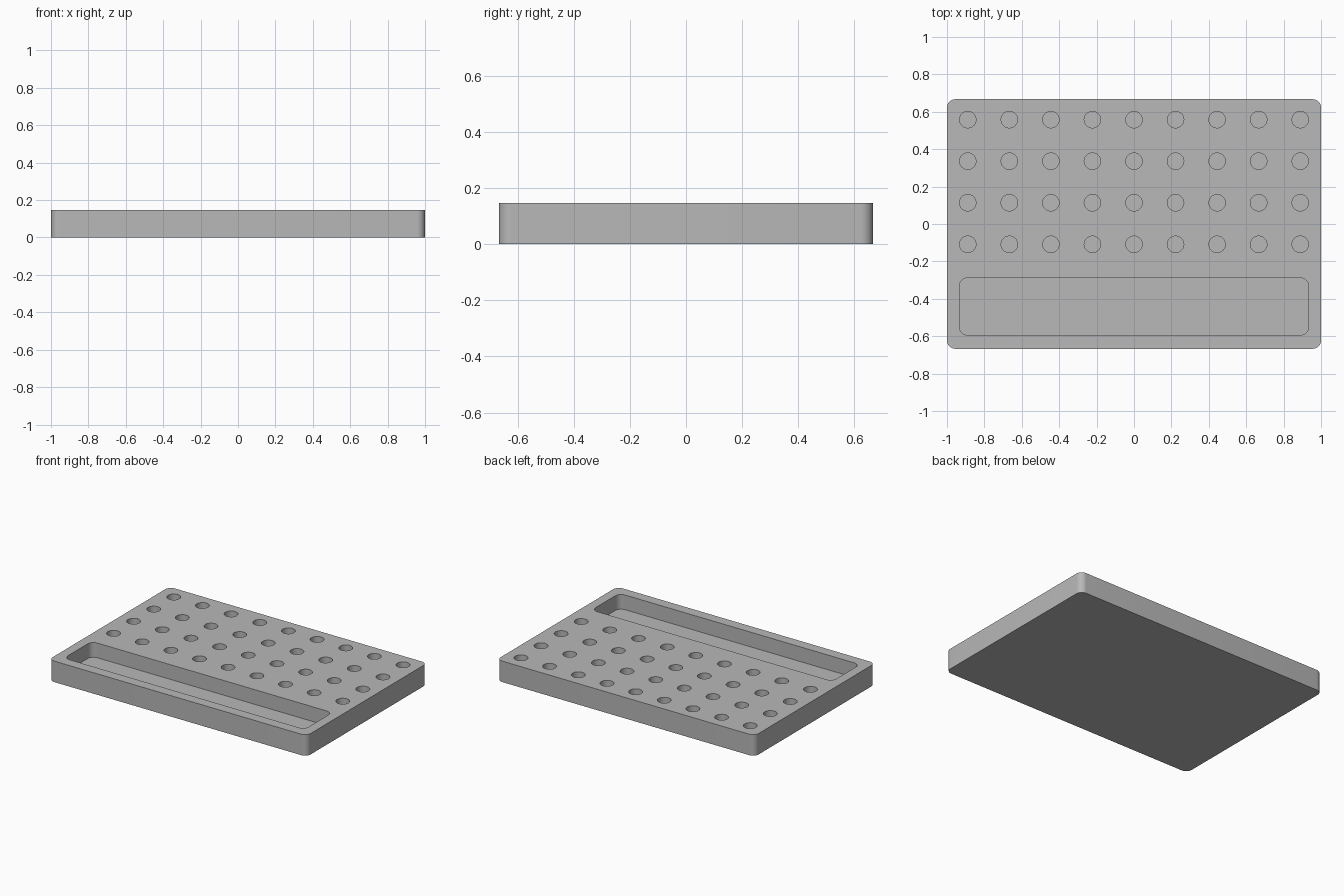
import bpy
import bmesh
from math import cos, sin, pi, radians

cube = bpy.data.objects.get("Cube")
if cube:
    bpy.data.objects.remove(cube, do_unlink=True)

HEIGHT, FLOOR = 0.147, 0.044
OVER = HEIGHT + 0.05
PITCH = 0.2222

grey = bpy.data.materials.new("plain grey")
grey.use_nodes = True
colour = (0.48, 0.48, 0.48, 1)
grey.diffuse_color = colour
grey.node_tree.nodes["Principled BSDF"].inputs["Base Color"].default_value = colour


def rounded_outline(x0, x1, y0, y1, r, steps=10):
    """Outline of a rectangle with rounded corners, anticlockwise."""
    corners = [(x1 - r, y1 - r), (x0 + r, y1 - r), (x0 + r, y0 + r), (x1 - r, y0 + r)]
    points = []
    for quarter, (cx, cy) in enumerate(corners):
        for i in range(steps + 1):
            a = (quarter + i / steps) * pi / 2
            points.append((cx + r * cos(a), cy + r * sin(a)))
    return points


def circle_outline(cx, cy, r, sides=40):
    return [(cx + r * cos(2 * pi * i / sides), cy + r * sin(2 * pi * i / sides))
            for i in range(sides)]


def prism(bm, outline, z0, z1):
    """Extrude a closed outline between two heights."""
    low = [bm.verts.new((x, y, z0)) for x, y in outline]
    high = [bm.verts.new((x, y, z1)) for x, y in outline]
    bm.faces.new(low[::-1])
    bm.faces.new(high)
    n = len(outline)
    for i in range(n):
        j = (i + 1) % n
        bm.faces.new((low[i], low[j], high[j], high[i]))


def make_object(name, bm):
    mesh = bpy.data.meshes.new(name)
    bm.to_mesh(mesh)
    bm.free()
    mesh.materials.append(grey)
    ob = bpy.data.objects.new(name, mesh)
    bpy.context.collection.objects.link(ob)
    return ob


# Rounded block
bm = bmesh.new()
prism(bm, rounded_outline(-1, 1, -0.667, 0.667, 0.044), 0, HEIGHT)
rack = make_object("rack_block", bm)

# Cutter: long tray at the front and a grid of round sockets behind it
bm = bmesh.new()
prism(bm, rounded_outline(-0.933, 0.933, -0.594, -0.288, 0.044), FLOOR, OVER)
for row in range(4):
    for col in range(9):
        prism(bm, circle_outline((col - 4) * PITCH, 0.558 - row * PITCH, 0.044), FLOOR, OVER)
cutter = make_object("recess_cutter", bm)
cutter.hide_render = True

# Cut the recesses, then discard the cutter
cut = rack.modifiers.new("recesses", "BOOLEAN")
cut.operation = "DIFFERENCE"
cut.solver = "EXACT"
cut.object = cutter
bpy.ops.object.select_all(action="DESELECT")
rack.select_set(True)
bpy.context.view_layer.objects.active = rack
bpy.ops.object.modifier_apply(modifier=cut.name)
bpy.data.objects.remove(cutter, do_unlink=True)

# Smooth curved walls, sharp rims
bpy.ops.object.shade_smooth_by_angle(angle=radians(30))
